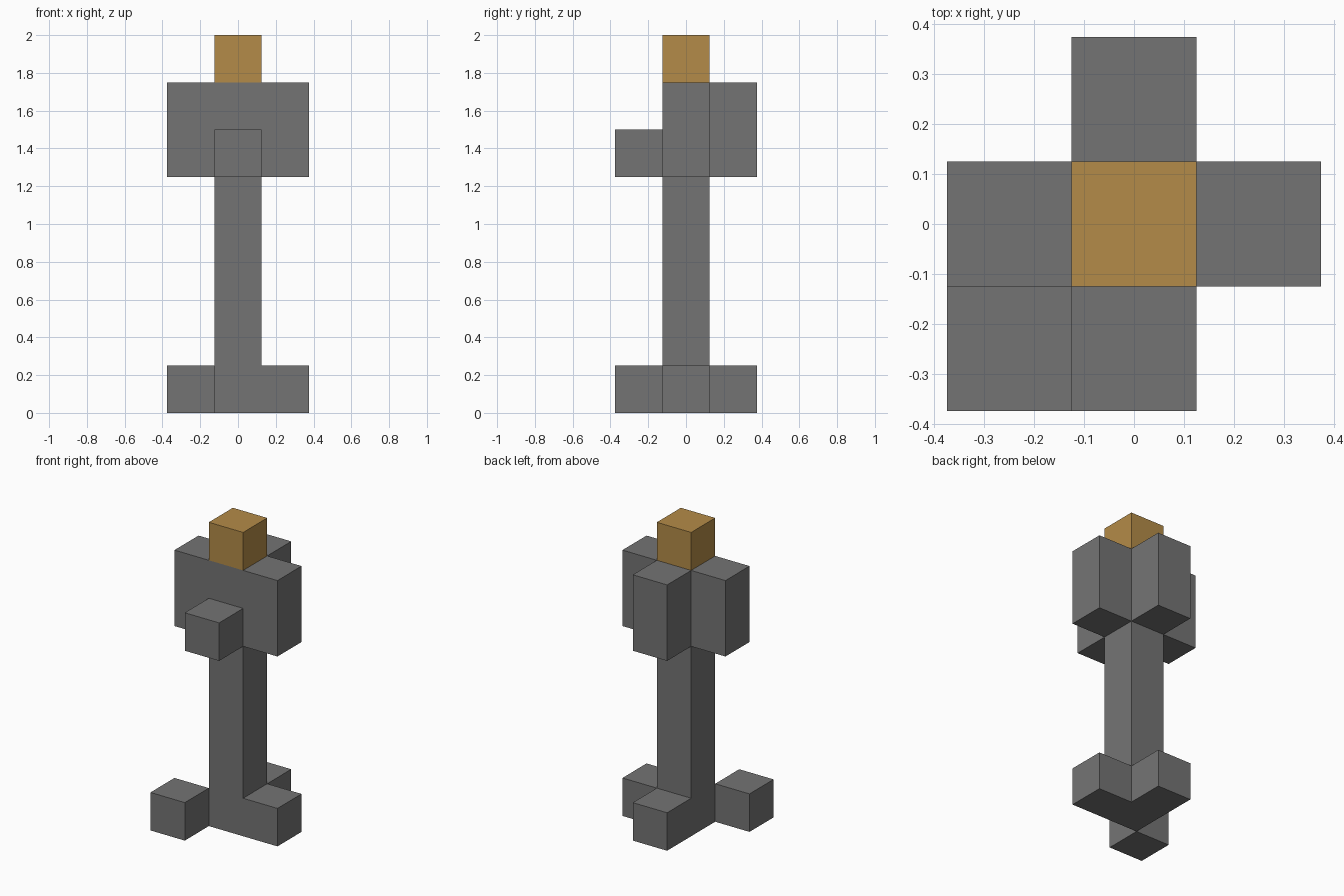
import bpy

default_cube = bpy.data.objects.get("Cube")
if default_cube:
    bpy.data.objects.remove(default_cube, do_unlink=True)

UNIT = 0.25  # edge length of one block


def make_material(name, rgb):
    mat = bpy.data.materials.new(name)
    mat.use_nodes = True
    color = (*rgb, 1.0)
    mat.diffuse_color = color
    mat.node_tree.nodes["Principled BSDF"].inputs["Base Color"].default_value = color
    return mat


def block(name, x, y, bottom, height, mat):
    """Box on the block grid: column (x, y), from bottom, height blocks tall."""
    bpy.ops.mesh.primitive_cube_add(
        size=1, location=(x * UNIT, y * UNIT, (bottom + height / 2) * UNIT))
    obj = bpy.context.object
    obj.name = obj.data.name = name
    obj.scale = (UNIT, UNIT, height * UNIT)
    bpy.ops.object.transform_apply(location=False, rotation=False, scale=True)
    obj.data.materials.append(mat)
    return obj


grey = make_material("stone_grey", (0.175, 0.175, 0.175))
amber = make_material("amber_brown", (0.455, 0.26, 0.065))

# Central post and its cap
block("post", 0, 0, 0, 7, grey)
block("top_cap", 0, 0, 7, 1, amber)

# Feet at the base, one of them set diagonally
block("left_foot", 1, 0, 0, 1, grey)
block("back_foot", 0, 1, 0, 1, grey)
block("diagonal_foot", -1, -1, 0, 1, grey)

# Head arms around the post, with a shorter one in front
block("left_arm", 1, 0, 5, 2, grey)
block("right_arm", -1, 0, 5, 2, grey)
block("back_arm", 0, 1, 5, 2, grey)
block("front_arm", 0, -1, 5, 1, grey)
